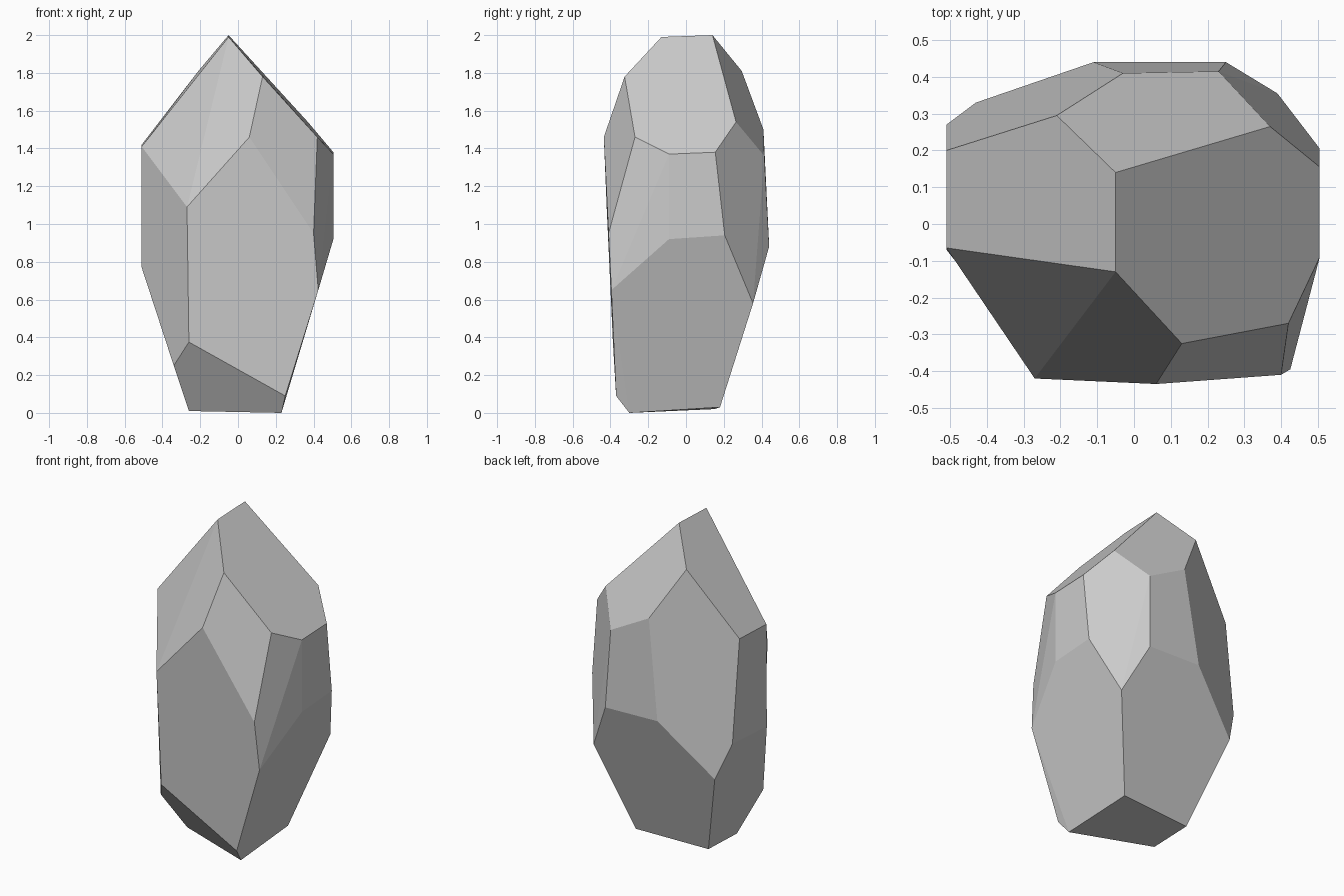
import bpy
import bmesh
import math

cube = bpy.data.objects.get("Cube")
if cube:
    bpy.data.objects.remove(cube, do_unlink=True)

# Stone colour
stone = bpy.data.materials.new("grey_stone")
stone.use_nodes = True
colour = (0.6, 0.6, 0.6, 1)
stone.diffuse_color = colour
stone.node_tree.nodes["Principled BSDF"].inputs["Base Color"].default_value = colour

# Corners of the chipped crystal, grouped from the peak down to the foot
peak = [(-.05, -.13, 1.99), (-.05, .14, 2), (.13, -.325, 1.78), (-.21, .295, 1.81)]
shoulder = [(.06, -.435, 1.46), (-.51, -.065, 1.41), (-.51, .2, 1.42), (.42, -.27, 1.46),
            (.505, -.09, 1.37), (.505, .155, 1.38), (.37, .265, 1.54),
            (-.03, .41, 1.5), (.23, .415, 1.36)]
waist = [(-.27, -.42, 1.09), (.4, -.41, .95), (.425, -.395, .65), (.505, -.09, .92),
         (.505, .205, .94), (.39, .355, .58), (.25, .44, .88), (-.11, .44, .89),
         (-.43, .33, .57), (-.51, .27, .79), (-.51, -.07, .77)]
foot = [(-.26, -.387, .375), (-.34, -.277, .25), (.25, -.37, .09), (.23, -.3, 0),
        (.22, .18, .03), (-.26, .15, .02), (-.26, -.13, .01)]

# Wrap the corners in a convex shell and merge near-flat facets
bm = bmesh.new()
for co in peak + shoulder + waist + foot:
    bm.verts.new(co)
bmesh.ops.convex_hull(bm, input=bm.verts)
bmesh.ops.dissolve_limit(bm, angle_limit=math.radians(4), verts=bm.verts, edges=bm.edges)
bmesh.ops.recalc_face_normals(bm, faces=bm.faces)

mesh = bpy.data.meshes.new("rock")
bm.to_mesh(mesh)
bm.free()
mesh.materials.append(stone)
rock = bpy.data.objects.new("rock", mesh)
bpy.context.scene.collection.objects.link(rock)
